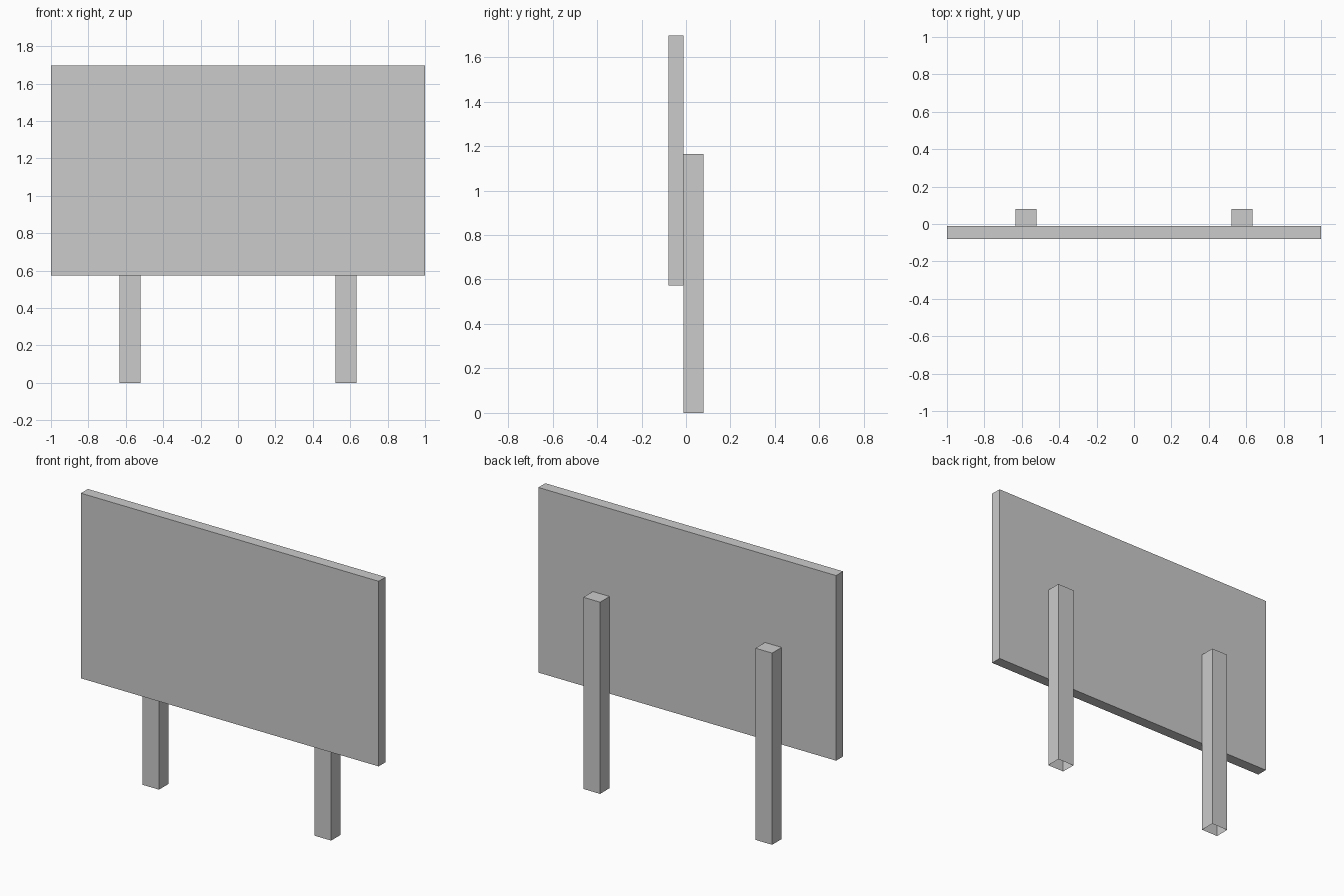
import bpy, bmesh
from mathutils import Vector

if "Cube" in bpy.data.objects:
    bpy.data.objects.remove(bpy.data.objects["Cube"])


def box(name, lo, hi, open_bottom=False):
    lo, hi = Vector(lo), Vector(hi)
    bm = bmesh.new()
    bmesh.ops.create_cube(bm, size=1)
    bmesh.ops.scale(bm, vec=hi - lo, verts=bm.verts)
    bmesh.ops.translate(bm, vec=(lo + hi) / 2, verts=bm.verts)
    if open_bottom:
        bm.normal_update()
        bottom = [f for f in bm.faces if f.normal.z < -0.9]
        bmesh.ops.delete(bm, geom=bottom, context='FACES_ONLY')
    mesh = bpy.data.meshes.new(name)
    bm.to_mesh(mesh)
    bm.free()
    obj = bpy.data.objects.new(name, mesh)
    bpy.context.collection.objects.link(obj)
    return obj


JOIN_Y = -0.012  # plane where board and posts meet

# Sign board
box("sign_board", (-1, -0.079, 0.574), (1, JOIN_Y, 1.698))

# Posts behind the board, open at the ground end
for side, x in (("left", -0.578), ("right", 0.578)):
    box(side + "_post", (x - 0.056, JOIN_Y, 0), (x + 0.056, 0.079, 1.164),
        open_bottom=True)
